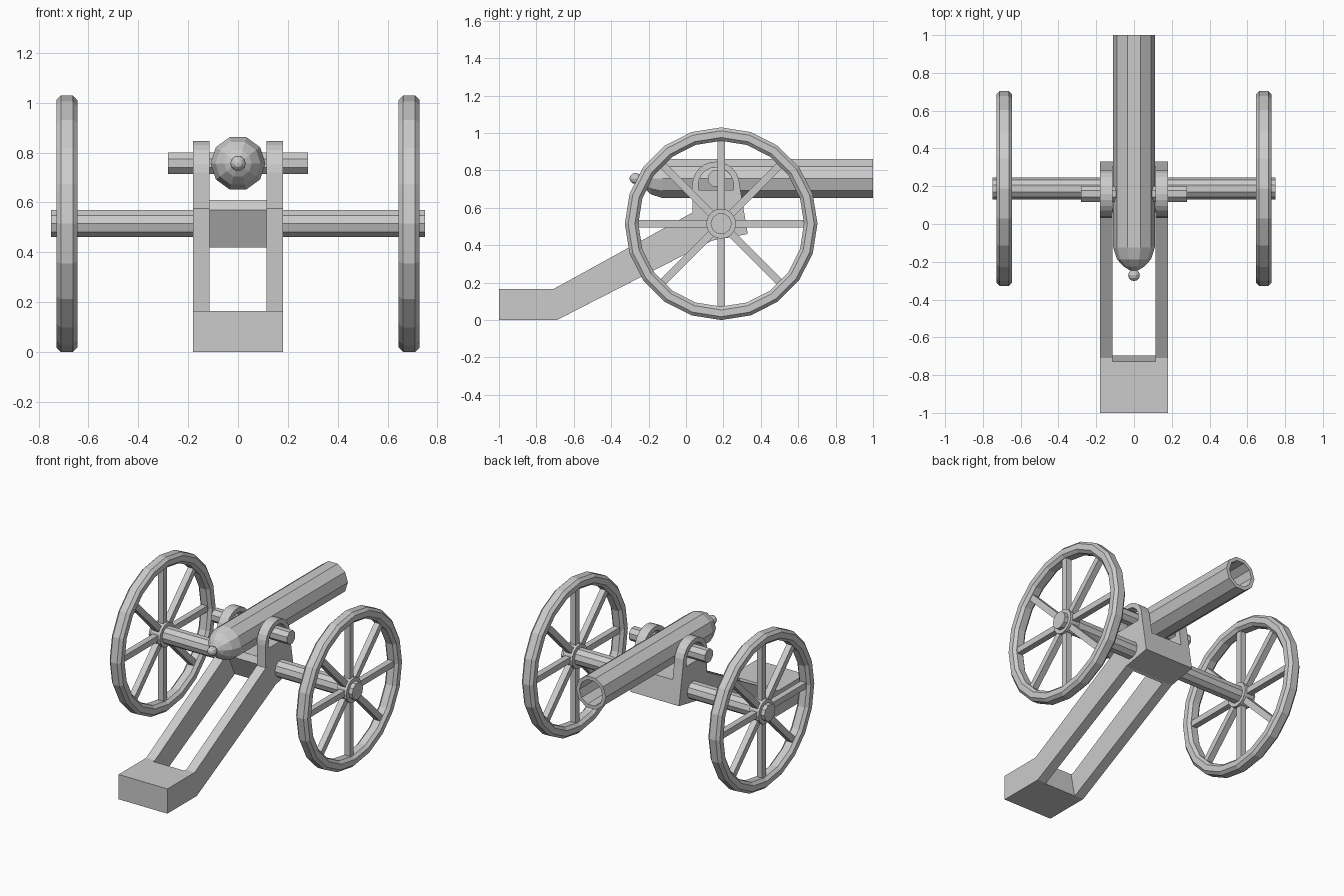
import bpy, bmesh
from math import sin, cos, pi, radians
from mathutils import Matrix

cube = bpy.data.objects.get("Cube")
if cube:
    bpy.data.objects.remove(cube, do_unlink=True)


def finish(name, bm, location=(0, 0, 0)):
    bmesh.ops.recalc_face_normals(bm, faces=bm.faces)
    mesh = bpy.data.meshes.new(name)
    bm.to_mesh(mesh)
    bm.free()
    obj = bpy.data.objects.new(name, mesh)
    bpy.context.collection.objects.link(obj)
    obj.location = location
    return obj


def lathe(name, profile, sides, axis, location, closed=False, phase=0.0):
    """Turn a profile of (distance along axis, radius) around the x or y axis."""
    bm = bmesh.new()
    rings = []
    for t, r in profile:
        ring = []
        for i in range(sides):
            a = 2 * pi * i / sides + phase
            u, v = r * cos(a), r * sin(a)
            ring.append(bm.verts.new((t, u, v) if axis == "x" else (u, t, v)))
        rings.append(ring)
    pairs = list(zip(rings, rings[1:]))
    if closed:
        pairs.append((rings[-1], rings[0]))
    for a, b in pairs:
        for i in range(sides):
            j = (i + 1) % sides
            bm.faces.new((a[i], a[j], b[j], b[i]))
    bmesh.ops.remove_doubles(bm, verts=bm.verts, dist=1e-5)
    return finish(name, bm, location)


def rod(name, half, radius, sides, location, phase=0.0):
    return lathe(name, [(-half, 0), (-half, radius), (half, radius), (half, 0)],
                 sides, "x", location, phase=phase)


def prism(name, outline, half):
    """Extrude a (y, z) outline sideways to +-half."""
    bm = bmesh.new()
    left = [bm.verts.new((half, y, z)) for y, z in outline]
    right = [bm.verts.new((-half, y, z)) for y, z in outline]
    bm.faces.new(left)
    bm.faces.new(right[::-1])
    for i in range(len(outline)):
        j = (i + 1) % len(outline)
        bm.faces.new((left[i], right[i], right[j], left[j]))
    return finish(name, bm)


def arc(cy, cz, r, steps):
    """Half circle over the top, from +y to -y."""
    return [(cy + r * cos(pi * i / steps), cz + r * sin(pi * i / steps))
            for i in range(steps + 1)]


def cut(target, cutter):
    cutter.hide_render = True
    mod = target.modifiers.new("cut", "BOOLEAN")
    mod.object = cutter
    mod.solver = "EXACT"
    bpy.context.view_layer.objects.active = target
    bpy.ops.object.modifier_apply(modifier=mod.name)
    bpy.data.objects.remove(cutter, do_unlink=True)


TRUNNION_Y, BORE_Z = 0.16, 0.757
WHEEL_Y, WHEEL_Z, WHEEL_X = 0.188, 0.515, 0.687

# Carriage: side profile with arched cheeks, then opened up down the middle
carriage = prism("carriage", [(-1, 0), (-0.69, 0), (0.14, 0.425), (0.33, 0.46)]
                 + arc(TRUNNION_Y, 0.72, 0.127, 12)
                 + [(0.035, 0.575), (-0.71, 0.165), (-1, 0.165)], 0.18)
cut(carriage, prism("middle_cutter", [
    (-0.685, -0.05), (0.13, -0.05), (0.13, 0.42), (0.06, 0.57), (0.08, 0.61),
    (0.6, 0.61), (0.6, 1.1), (-0.3, 1.1), (-0.735, 0.2)], 0.115))

# D-shaped openings for the trunnions
cut(carriage, prism("trunnion_cutter", [(TRUNNION_Y - 0.094, 0.695), (TRUNNION_Y + 0.094, 0.695)]
                    + arc(TRUNNION_Y, 0.722, 0.094, 10), 0.4))
bevel = carriage.modifiers.new("bevel", "BEVEL")
bevel.width = 0.014
bevel.segments = 1
bevel.limit_method = "ANGLE"
bevel.angle_limit = radians(35)

# Barrel with rounded breech and open bore
lathe("barrel", [(-0.25, 0), (-0.245, 0.022), (-0.225, 0.055), (-0.187, 0.09),
                 (-0.125, 0.11), (1, 0.11), (1, 0.086), (0, 0.086), (0, 0)],
      10, "y", (0, 0, BORE_Z))
lathe("breech_knob", [(-0.031 * cos(pi * i / 6), 0.031 * sin(pi * i / 6)) for i in range(7)],
      10, "y", (0, -0.271, BORE_Z))
rod("trunnions", 0.28, 0.046, 8, (0, TRUNNION_Y, BORE_Z), phase=pi / 8)

# Axle and spoked wheels
rod("axle", 0.75, 0.057, 10, (0, WHEEL_Y, WHEEL_Z))
R_IN, R_OUT, W, C = 0.443, 0.515, 0.042, 0.018
rim = [(-W, R_IN + C), (-W, R_OUT - C), (-W + C, R_OUT), (W - C, R_OUT),
       (W, R_OUT - C), (W, R_IN + C), (W - C, R_IN), (-W + C, R_IN)]
for side, sx in (("left", 1), ("right", -1)):
    center = (sx * WHEEL_X, WHEEL_Y, WHEEL_Z)
    lathe(side + "_wheel_rim", rim, 20, "x", center, closed=True)
    rod(side + "_wheel_hub", 0.036, 0.08, 16, center)
    bm = bmesh.new()
    for i in range(4):
        m = Matrix.Rotation(i * pi / 4, 4, "X") @ Matrix.Diagonal((0.04, 0.04, 0.91, 1))
        bmesh.ops.create_cube(bm, size=1, matrix=m)
    finish(side + "_wheel_spokes", bm, center)
